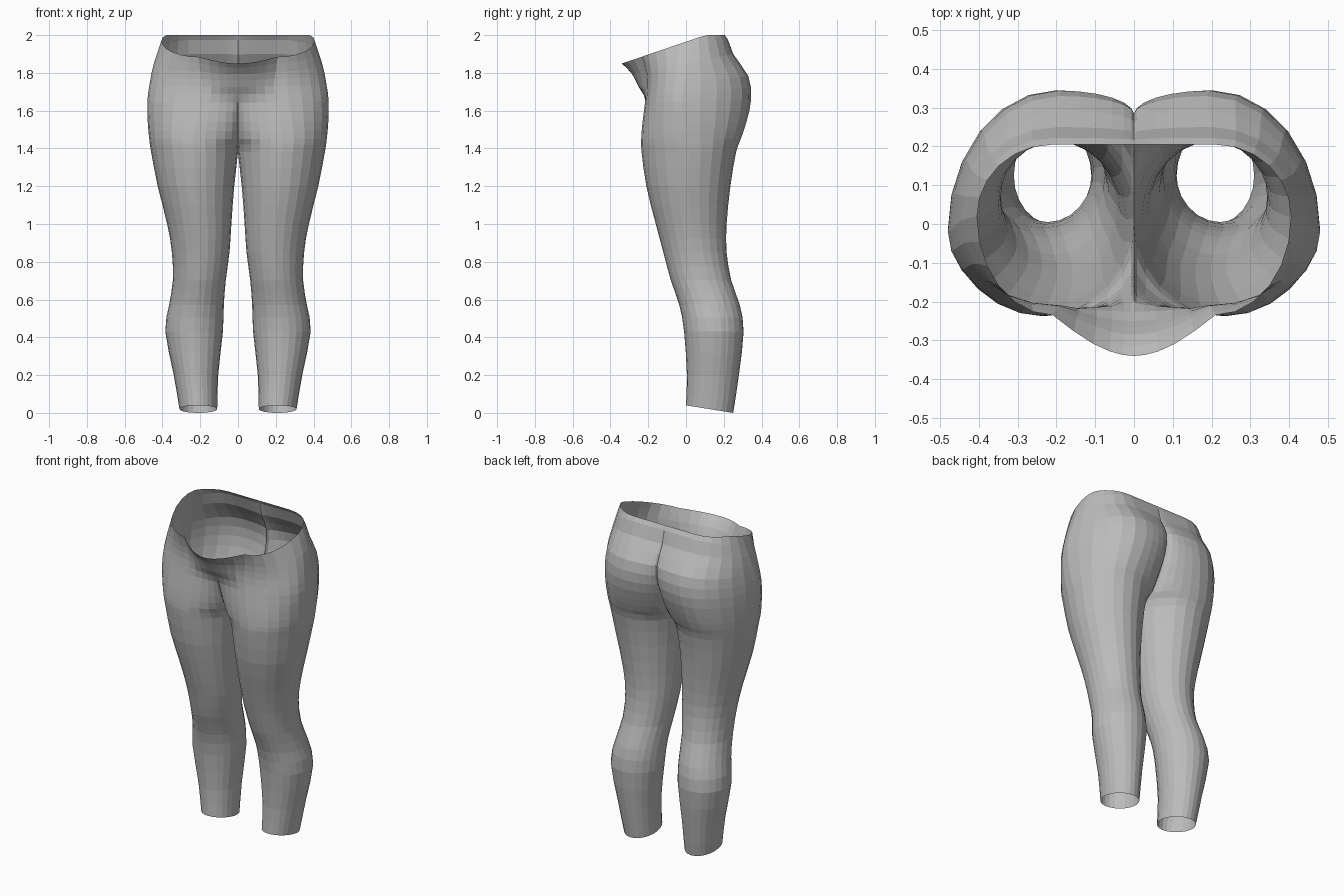
import bpy
import bmesh
from math import sin, cos, pi

cube = bpy.data.objects.get("Cube")
if cube:
    bpy.data.objects.remove(cube)

STEPS = 6  # faces per quarter of a ring


def leg(z, outer, inner, front, back, tilt=0.0):
    """Closed ring around one leg."""
    mid_x, mid_y = (outer + inner) / 2, (front + back) / 2
    return (z, tilt, outer, inner, front, back, mid_y, mid_y, mid_x, mid_y)


def hip(z, tilt, outer, front, back, seam_front, seam_back, mid_x, mid_y):
    """Half ring around the hips, open at the centre seam."""
    return (z, tilt, outer, 0.0, front, back, seam_front, seam_back, mid_x, mid_y)


# Measured sections from ankle to waistband
sections = [
    leg(0.04, 0.31, 0.11, 0.0, 0.25, tilt=-0.16),
    leg(0.2, 0.34, 0.105, 0.005, 0.28),
    leg(0.43, 0.385, 0.08, -0.01, 0.305),
    leg(0.57, 0.365, 0.075, -0.035, 0.285),
    leg(0.7, 0.345, 0.065, -0.08, 0.24),
    leg(0.85, 0.35, 0.045, -0.12, 0.215),
    leg(1.0, 0.375, 0.035, -0.16, 0.215),
    leg(1.2, 0.425, 0.02, -0.21, 0.235),
    leg(1.38, 0.46, 0.0, -0.235, 0.265),
    hip(1.45, 0.0, 0.47, -0.237, 0.29, -0.09, 0.13, 0.235, 0.0),
    hip(1.54, 0.0, 0.478, -0.23, 0.32, -0.15, 0.2, 0.22, -0.01),
    hip(1.65, 0.03, 0.48, -0.217, 0.345, -0.2, 0.265, 0.2, -0.02),
    hip(1.75, 0.1, 0.467, -0.21, 0.33, -0.25, 0.285, 0.19, -0.01),
    hip(1.85, 0.2, 0.445, -0.215, 0.25, -0.285, 0.235, 0.2, 0.01),
    hip(1.965, 0.34, 0.405, -0.235, 0.205, -0.34, 0.205, 0.21, 0.02),
]


def refine(rows):
    """Insert a smoothly interpolated section between neighbours."""
    result = []
    for i in range(len(rows) - 1):
        a, b = rows[i], rows[i + 1]
        before, after = rows[max(i - 1, 0)], rows[min(i + 2, len(rows) - 1)]
        result.append(a)
        result.append(tuple((9 * (q + r) - p - s) / 16
                            for p, q, r, s in zip(before, a, b, after)))
    return result + [rows[-1]]


def inner_curve(t, side, seam, outward):
    """Depth between the fullest point of a side and its centre seam."""
    bulges = (seam - side) * outward > 0
    ease = sin(pi / 2 * sin(t)) if bulges else 1 - cos(t)
    return side + (seam - side) * ease


def ring(row):
    z, tilt, outer, inner, front, back, seam_f, seam_b, mid_x, mid_y = row
    inner = max(inner, 0.0)
    angles = [pi / 2 * k / STEPS for k in range(STEPS + 1)]
    points = []
    for t in reversed(angles):                 # seam to front
        points.append((mid_x - (mid_x - inner) * sin(t),
                       inner_curve(t, front, seam_f, -1)))
    for t in angles[1:]:                       # front to outer side
        points.append((mid_x + (outer - mid_x) * sin(t),
                       mid_y + (front - mid_y) * cos(t)))
    for t in reversed(angles[:-1]):            # outer side to back
        points.append((mid_x + (outer - mid_x) * sin(t),
                       mid_y + (back - mid_y) * cos(t)))
    for t in angles[1:]:                       # back to seam
        points.append((mid_x - (mid_x - inner) * sin(t),
                       inner_curve(t, back, seam_b, 1)))
    return [(x, y, min(z + tilt * y, 2.0)) for x, y in points]


# Loft the left half; leg rings close where their end points meet
bm = bmesh.new()
rings = [[bm.verts.new(p) for p in ring(row)] for row in refine(sections)]
for low, high in zip(rings, rings[1:]):
    for j in range(len(low) - 1):
        bm.faces.new((low[j], low[j + 1], high[j + 1], high[j]))
bmesh.ops.remove_doubles(bm, verts=bm.verts[:], dist=0.0005)
mesh = bpy.data.meshes.new("leggings")
bm.to_mesh(mesh)
bm.free()

leggings = bpy.data.objects.new("leggings", mesh)
bpy.context.collection.objects.link(leggings)

# Right half
mirror = leggings.modifiers.new("mirror", 'MIRROR')
mirror.use_clip = True
mirror.merge_threshold = 0.001

# Plain grey cloth
grey = (0.5, 0.5, 0.5, 1.0)
cloth = bpy.data.materials.new("grey_cloth")
cloth.use_nodes = True
cloth.diffuse_color = grey
cloth.node_tree.nodes["Principled BSDF"].inputs["Base Color"].default_value = grey
mesh.materials.append(cloth)
